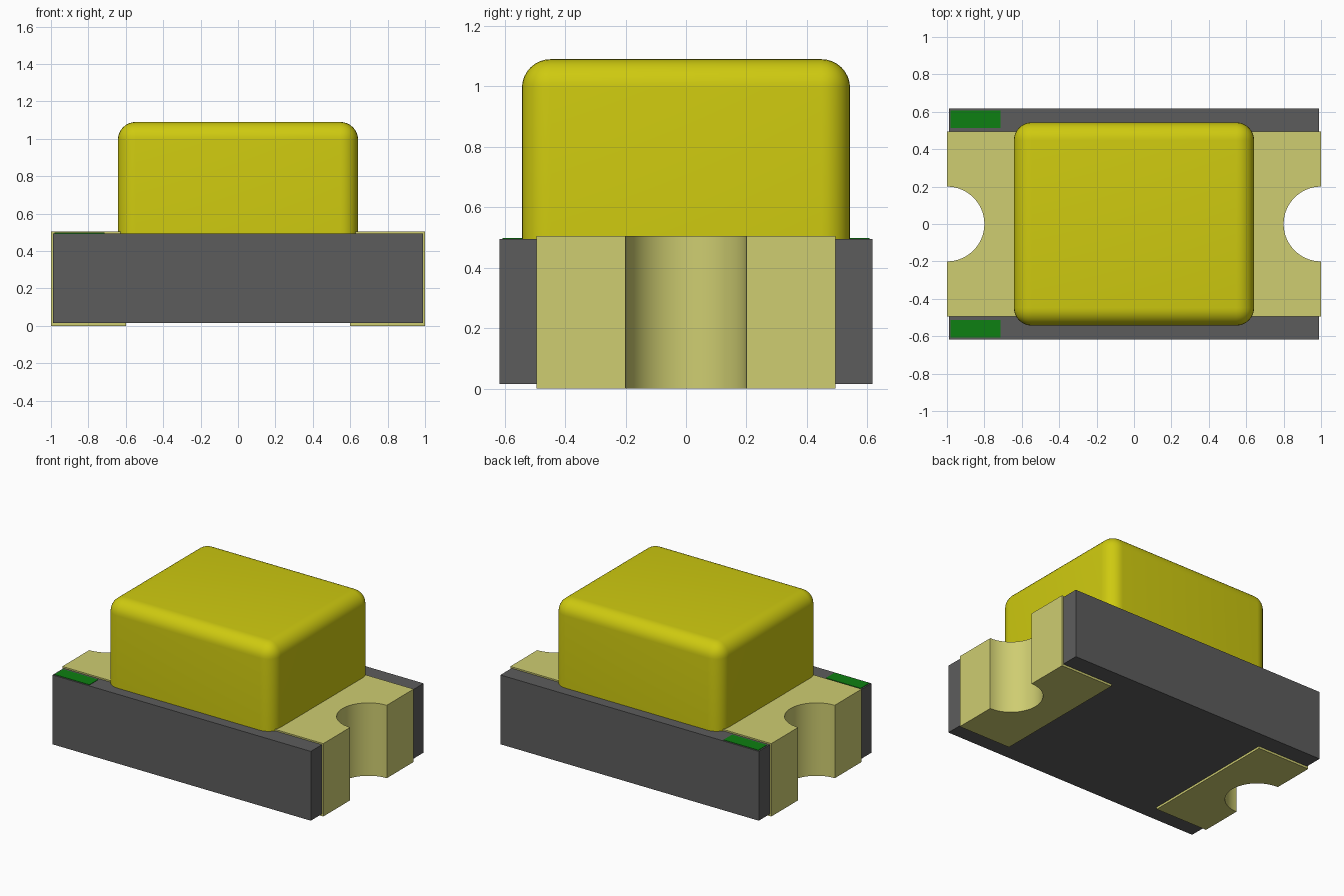
import bpy
import bmesh
from math import sin, cos, pi

cube = bpy.data.objects.get("Cube")
if cube:
    bpy.data.objects.remove(cube, do_unlink=True)


def material(name, rgb):
    mat = bpy.data.materials.new(name)
    mat.use_nodes = True
    mat.diffuse_color = (*rgb, 1)
    mat.node_tree.nodes["Principled BSDF"].inputs["Base Color"].default_value = (*rgb, 1)
    return mat


yellow = material("yellow_lens", (0.62, 0.59, 0.005))
gold = material("pale_gold", (0.62, 0.61, 0.165))
gray = material("dark_gray", (0.108, 0.108, 0.108))
green = material("green_mark", (0.004, 0.215, 0.006))


def extrude_outline(name, outline, z0, z1, mat):
    """Make a prism from a flat outline."""
    bm = bmesh.new()
    face = bm.faces.new([bm.verts.new((x, y, z0)) for x, y in outline])
    result = bmesh.ops.extrude_face_region(bm, geom=[face])
    top = [v for v in result["geom"] if isinstance(v, bmesh.types.BMVert)]
    bmesh.ops.translate(bm, verts=top, vec=(0, 0, z1 - z0))
    bmesh.ops.recalc_face_normals(bm, faces=bm.faces)
    mesh = bpy.data.meshes.new(name)
    bm.to_mesh(mesh)
    bm.free()
    mesh.materials.append(mat)
    obj = bpy.data.objects.new(name, mesh)
    bpy.context.collection.objects.link(obj)
    return obj


def rectangle(x0, x1, y0, y1):
    return [(x0, y0), (x1, y0), (x1, y1), (x0, y1)]


def notch(edge_x, radius, steps=32):
    """Half-round cut into the +x edge, running from -y to +y."""
    angles = [-pi / 2 + pi * i / steps for i in range(steps + 1)]
    return [(edge_x - radius * cos(a), radius * sin(a)) for a in angles]


def smooth(obj):
    bpy.ops.object.select_all(action="DESELECT")
    obj.select_set(True)
    bpy.context.view_layer.objects.active = obj
    bpy.ops.object.shade_smooth_by_angle(angle=pi / 6)


# Circuit board, notched at both ends
bx, by = 0.99, 0.617
right_half = [(bx, -by)] + notch(bx, 0.21) + [(bx, by)]
board = extrude_outline("board", right_half + [(-x, -y) for x, y in right_half],
                        0.015, 0.495, gray)
smooth(board)

# Metal terminals wrapping each end
for side, label in ((1, "left"), (-1, "right")):
    half = [(0.6, -0.495), (1, -0.495)] + notch(1, 0.2) + [(1, 0.495), (0.6, 0.495)]
    terminal = extrude_outline(label + "_terminal", [(side * x, y) for x, y in half],
                               0, 0.505, gold)
    smooth(terminal)

# Polarity marks at one end
for side, label in ((1, "back"), (-1, "front")):
    y0, y1 = sorted((side * 0.513, side * 0.608))
    extrude_outline(label + "_polarity_mark", rectangle(-0.98, -0.713, y0, y1),
                    0.494, 0.498, green)

# Rounded lens, with its bottom rim left square
lens = extrude_outline("lens", rectangle(-0.642, 0.642, -0.543, 0.543), 0.49, 1.09, yellow)
bm = bmesh.new()
bm.from_mesh(lens.data)
edges = [e for e in bm.edges if max(v.co.z for v in e.verts) > 1]
bmesh.ops.bevel(bm, geom=edges, offset=0.095, segments=8, profile=0.5, affect="EDGES")
bm.to_mesh(lens.data)
bm.free()
smooth(lens)
